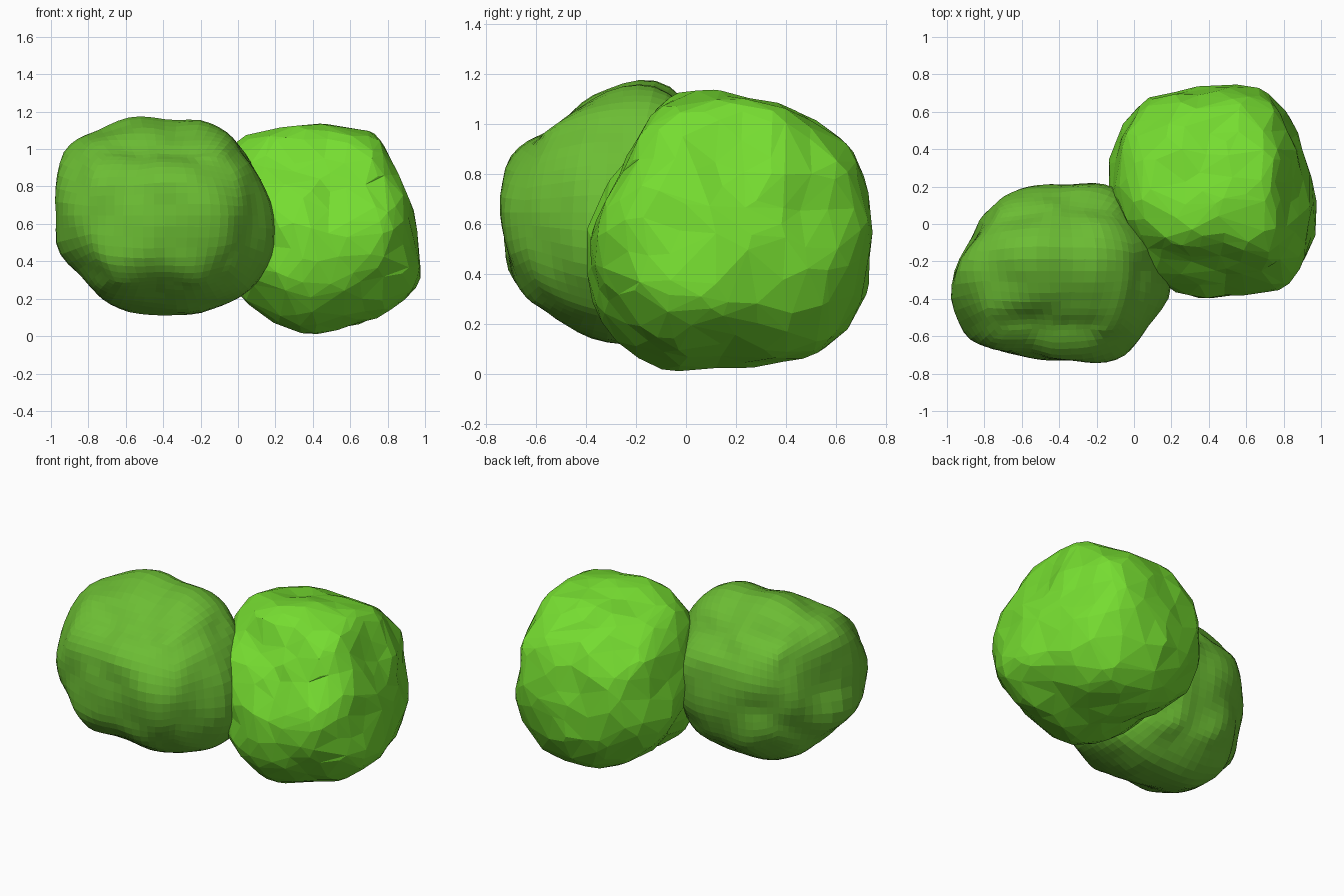
import bpy, bmesh
from itertools import product
from mathutils import Vector, noise

if "Cube" in bpy.data.objects:
    bpy.data.objects.remove(bpy.data.objects["Cube"])


def outline_planes(pts, i, j):
    """Outward side planes (normal, offset) of an outline in the i-j plane."""
    area = sum(a[0] * b[1] - b[0] * a[1] for a, b in zip(pts, pts[1:] + pts[:1]))
    s = 1 if area > 0 else -1
    out = []
    for a, b in zip(pts, pts[1:] + pts[:1]):
        n = Vector((0, 0, 0))
        n[i], n[j] = s * (b[1] - a[1]), -s * (b[0] - a[0])
        n.normalize()
        out.append((n, n[i] * a[0] + n[j] * a[1]))
    return out


def support(pts, u, v):
    return max(u * a + v * b for a, b in pts)


def blob(name, bm, front, side, top, corner, color, bump, freq, seed):
    views = [(front, 0, 2), (side, 1, 2), (top, 0, 1)]
    planes = [pl for v in views for pl in outline_planes(*v)]
    mid = Vector(((min(p[0] for p in front) + max(p[0] for p in front)) / 2,
                  (min(p[0] for p in side) + max(p[0] for p in side)) / 2,
                  (min(p[1] for p in front) + max(p[1] for p in front)) / 2))
    # corner planes, averaged from the outlines' diagonal reach
    for s in product((-1, 1), repeat=3):
        n = Vector(s).normalized()
        reach = sum((support(o, s[i], s[j]) - s[i] * mid[i] - s[j] * mid[j]) / 2 ** .5
                    for o, i, j in views) / 3
        planes.append((n, n.dot(mid) + reach * corner.get(s, 1.0)))
    normals = [n for n, h in planes]
    target = [h - n.dot(mid) for n, h in planes]
    dirs = [v.co.normalized() for v in bm.verts]
    lumps = [bump * (noise.noise(d * freq + Vector((seed, seed * 2, 0)))
                     + .5 * noise.noise(d * freq * 2 + Vector((0, seed, 7)))) for d in dirs]
    links = [[e.other_vert(v).index for e in v.link_edges] for v in bm.verts]
    cos = [[(k, n.dot(d)) for k, n in enumerate(normals) if n.dot(d) > .4] for d in dirs]
    h = target[:]
    # rounded intersection of the planes, refined until its reach fits the outlines
    for step in range(10):
        r = [sum((c / h[k]) ** 24 for k, c in cs) ** (-1 / 24) for cs in cos]
        r = [a + b for a, b in zip(r, lumps)]
        for _ in range(2):
            r = [.5 * r[q] + .5 * sum(r[m] for m in ln) / len(ln) for q, ln in enumerate(links)]
        pts = [d * a for d, a in zip(dirs, r)]
        if step < 9:
            for k, n in enumerate(normals):
                gap = target[k] - max(n.dot(p) for p in pts)
                h[k] = min(max(h[k] + .6 * gap, .85 * target[k]), 1.12 * target[k])
    for v, p in zip(bm.verts, pts):
        v.co = mid + p
    bmesh.ops.recalc_face_normals(bm, faces=bm.faces)
    mesh = bpy.data.meshes.new(name)
    bm.to_mesh(mesh)
    bm.free()
    obj = bpy.data.objects.new(name, mesh)
    bpy.context.collection.objects.link(obj)
    mat = bpy.data.materials.new(name + "_green")
    mat.diffuse_color = color
    mat.use_nodes = True
    mat.node_tree.nodes["Principled BSDF"].inputs["Base Color"].default_value = mat.diffuse_color
    mesh.materials.append(mat)
    return obj


# left clump: finely gridded cube-sphere
bm = bmesh.new()
bmesh.ops.create_cube(bm, size=2)
bmesh.ops.subdivide_edges(bm, edges=bm.edges[:], cuts=15, use_grid_fill=True)
bm.verts.index_update()
blob("left_bush", bm,
     [(-1, .76), (-.97, .92), (-.89, 1.05), (-.75, 1.14), (-.4, 1.2), (-.16, 1.16), (0, 1.05),
      (.2, .7), (.22, .58), (.17, .38), (.1, .26), (-.03, .18), (-.3, .09), (-.6, .11),
      (-.8, .25), (-.97, .46)],
     [(-.745, .72), (-.74, .81), (-.7, .88), (-.45, 1.08), (-.18, 1.2), (-.12, 1.19), (0, 1.1),
      (.2, .85), (.24, .6), (.15, .3), (-.05, .12), (-.25, .09), (-.52, .2), (-.67, .33),
      (-.74, .48), (-.745, .6)],
     [(-1, -.33), (-.98, -.22), (-.75, .14), (-.57, .2), (-.4, .235), (-.17, .24), (0, .13),
      (.15, -.1), (.22, -.38), (.15, -.48), (-.05, -.71), (-.13, -.745), (-.45, -.735),
      (-.7, -.69), (-.86, -.64), (-.95, -.56), (-.97, -.44)],
     {}, (0.15, 0.51, 0.034, 1), 0.04, 2.2, 3.1)

# right clump: coarse irregular triangles
bm = bmesh.new()
bmesh.ops.create_icosphere(bm, subdivisions=5, radius=1)
bm.verts.index_update()
right = blob("right_bush", bm,
     [(-.15, .75), (-.13, .85), (0, 1.05), (.22, 1.17), (.3, 1.17), (.75, 1.09), (.8, 1.02),
      (.96, .63), (1, .47), (.97, .3), (.93, .22), (.83, .14), (.6, .035), (.35, 0), (.27, .02),
      (0, .2), (-.12, .4), (-.15, .55)],
     [(-.405, .5), (-.39, .62), (-.2, .96), (-.1, 1.1), (.12, 1.17), (.3, 1.11), (.57, 1),
      (.66, .91), (.75, .7), (.74, .35), (.63, .15), (.47, .05), (0, 0), (-.15, .03),
      (-.32, .16), (-.38, .3)],
     [(-.15, .27), (-.14, .35), (-.04, .57), (.03, .66), (.12, .7), (.45, .75), (.6, .75),
      (.75, .69), (.86, .53), (1, .13), (.96, -.11), (.85, -.3), (.77, -.37), (.6, -.4),
      (.28, -.405), (.2, -.37), (0, -.2), (-.13, .15)],
     {}, (0.18, 0.72, 0.03, 1), 0.04, 2.4, 5.7)
dec = right.modifiers.new("coarse_facets", 'DECIMATE')
dec.ratio = 0.12
